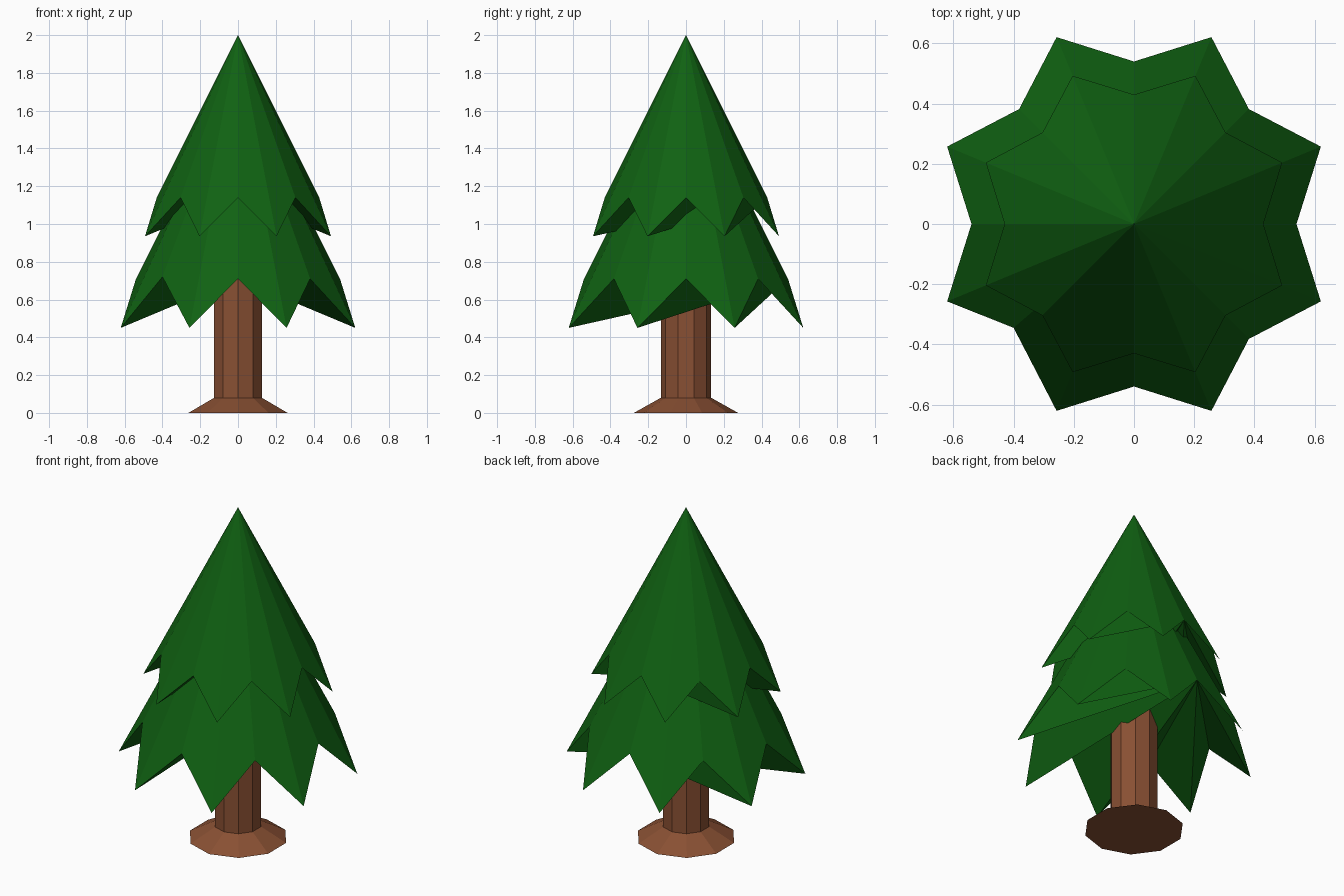
import bpy
from math import sin, cos, pi

if "Cube" in bpy.data.objects:
    bpy.data.objects.remove(bpy.data.objects["Cube"])


def material(name, rgb):
    m = bpy.data.materials.new(name)
    m.diffuse_color = (*rgb, 1)
    m.use_nodes = True
    m.node_tree.nodes["Principled BSDF"].inputs["Base Color"].default_value = m.diffuse_color
    return m


def add_mesh(name, verts, faces, mat):
    me = bpy.data.meshes.new(name)
    me.from_pydata(verts, [], faces)
    me.materials.append(mat)
    me.update()
    ob = bpy.data.objects.new(name, me)
    bpy.context.collection.objects.link(ob)
    return ob


green = material("pine green", (0.005, 0.12, 0.006))
brown = material("bark brown", (0.25, 0.08, 0.033))


def foliage(name, apex, tip_r, tip_z, notch_r, notch_z, moved=None):
    """Eight-pointed jagged cone; underside fans out from the rear notch."""
    n = 16
    rim = []
    for i in range(n):                       # even = notch, odd = tip, from +y
        a = pi / 2 + i * 2 * pi / n
        r, z = (tip_r, tip_z) if i % 2 else (notch_r, notch_z)
        rim.append((r * cos(a), r * sin(a), z))
    for i, co in (moved or {}).items():
        rim[i] = co
    sides = [(i, (i + 1) % n, n) for i in range(n)]
    under = [(0, i + 1, i) for i in range(1, n - 1)]
    return add_mesh(name, rim + [(0, 0, apex)], sides + under, green)


# Foliage tiers (the lower one has a slightly uneven front-left notch)
foliage("upper_foliage", 2.0, 0.533, 0.935, 0.43, 1.14)
foliage("lower_foliage", 1.79, 0.672, 0.45, 0.54, 0.71,
        {6: (-0.40, -0.345, 0.72)})

# Ten-sided trunk with flared foot
sides = 10
profile = [(0.276, 0.0), (0.133, 0.08), (0.133, 0.85)]
verts = [(r * sin(2 * pi * k / sides), -r * cos(2 * pi * k / sides), z)
         for r, z in profile for k in range(sides)]
faces = [(j * sides + k, j * sides + (k + 1) % sides,
          (j + 1) * sides + (k + 1) % sides, (j + 1) * sides + k)
         for j in range(len(profile) - 1) for k in range(sides)]
faces.append(tuple(reversed(range(sides))))
faces.append(tuple(range(2 * sides, 3 * sides)))
add_mesh("trunk", verts, faces, brown)
